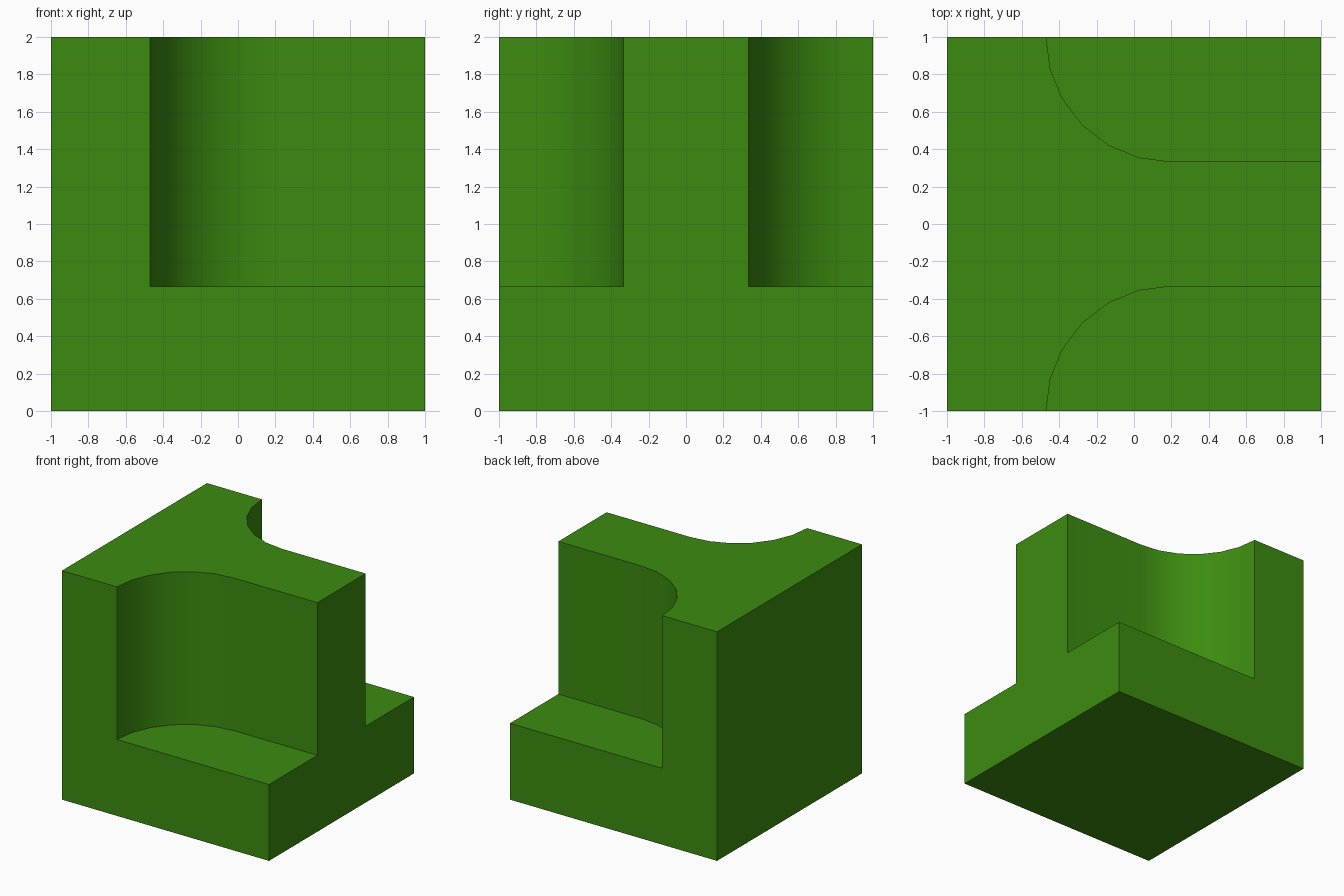
import bpy, bmesh
from math import sin, cos, radians

if "Cube" in bpy.data.objects:
    bpy.data.objects.remove(bpy.data.objects["Cube"])

LEDGE, TOP, R, CX = 0.667, 2.0, 0.667, 0.197
STEPS = 6


def notch_arc(side):
    """Quarter round from the side wall to the straight part of the notch."""
    angles = [radians(90 * i / STEPS) for i in range(STEPS + 1)]
    return [(CX - R * cos(a), side * (1 - R * sin(a))) for a in angles] + [(1, side * (1 - R))]


bm = bmesh.new()
ring = lambda pts: [bm.verts.new((x, y, LEDGE)) for x, y in pts]
front, back = ring(notch_arc(-1)), ring(notch_arc(1))
fl, fr, br, bl = ring([(-1, -1), (1, -1), (1, 1), (-1, 1)])

# Plan at ledge height: raised wall plus the two notch floors
wall = bm.faces.new([fl] + front + back[::-1] + [bl])
bm.faces.new([fr] + front[::-1])
bm.faces.new([br] + back)

# Base: drop the outline to the ground and close it
rim = [e for e in bm.edges if e.is_boundary]
down = bmesh.ops.extrude_edge_only(bm, edges=rim)["geom"]
for v in (g for g in down if isinstance(g, bmesh.types.BMVert)):
    v.co.z = 0
bmesh.ops.holes_fill(bm, edges=[e for e in bm.edges if e.is_boundary], sides=0)

# Raised wall: extrude upwards, leaving one closed solid
rim = list(wall.edges)
bm.faces.remove(wall)
up = bmesh.ops.extrude_edge_only(bm, edges=rim)["geom"]
for v in (g for g in up if isinstance(g, bmesh.types.BMVert)):
    v.co.z = TOP
bmesh.ops.holes_fill(bm, edges=[e for e in bm.edges if e.is_boundary], sides=0)

# Merge coplanar faces and tidy normals
bmesh.ops.recalc_face_normals(bm, faces=bm.faces)
bmesh.ops.dissolve_limit(bm, angle_limit=radians(1), verts=bm.verts, edges=bm.edges)
bmesh.ops.recalc_face_normals(bm, faces=bm.faces)

mesh = bpy.data.meshes.new("notched_block")
bm.to_mesh(mesh)
bm.free()
block = bpy.data.objects.new("notched_block", mesh)
bpy.context.collection.objects.link(block)

green = bpy.data.materials.new("green")
green.diffuse_color = (0.045, 0.26, 0.005, 1)
green.use_nodes = True
green.node_tree.nodes["Principled BSDF"].inputs["Base Color"].default_value = green.diffuse_color
mesh.materials.append(green)

# Smooth curves, sharp corners
bpy.context.view_layer.objects.active = block
block.select_set(True)
bpy.ops.object.shade_smooth_by_angle(angle=radians(30))
